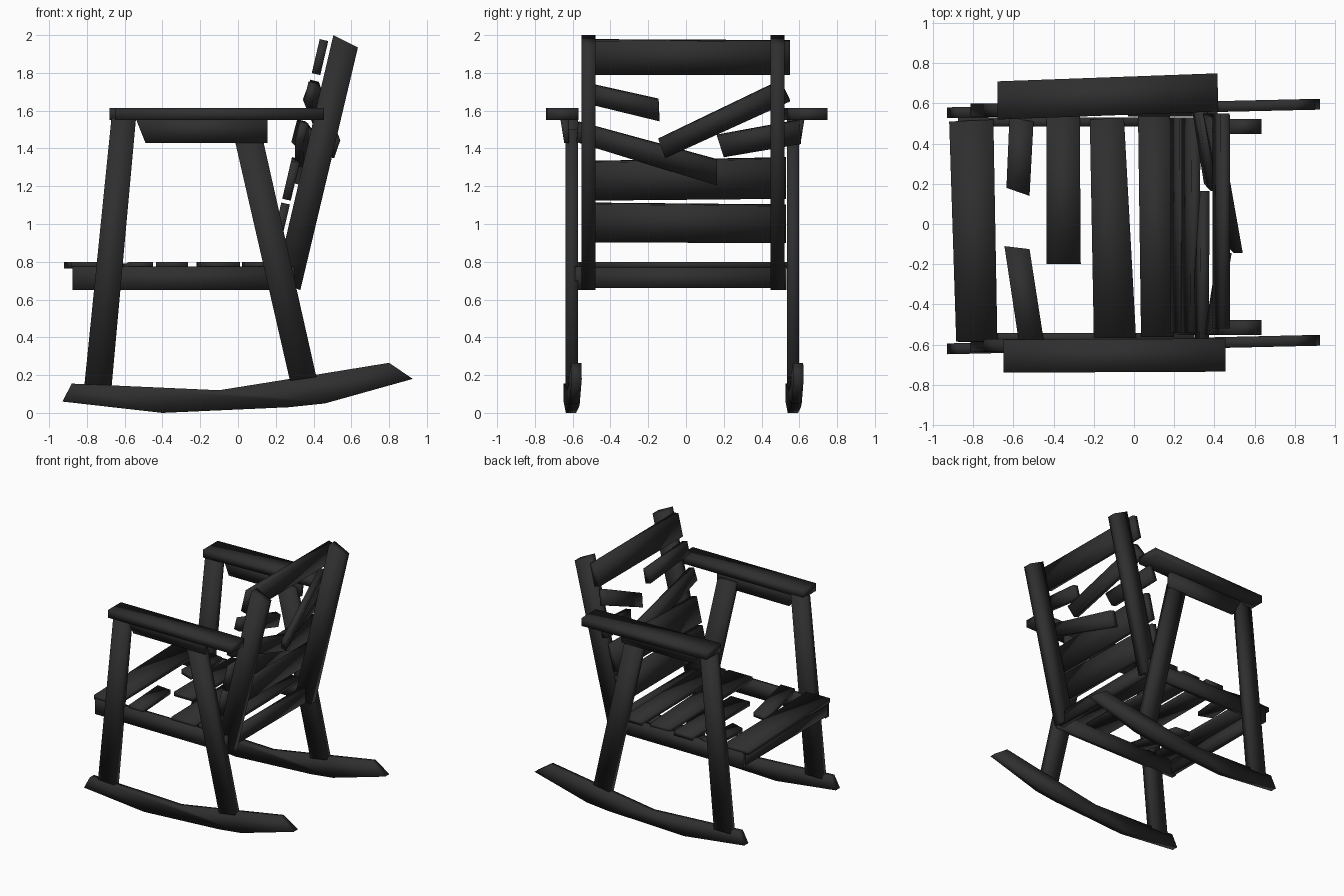
import bpy, bmesh
from mathutils import Vector

if "Cube" in bpy.data.objects:
    bpy.data.objects.remove(bpy.data.objects["Cube"])

mat = bpy.data.materials.new("charcoal wood")
mat.diffuse_color = (0.028, 0.028, 0.028, 1)
mat.use_nodes = True
mat.node_tree.nodes["Principled BSDF"].inputs["Base Color"].default_value = mat.diffuse_color


def loft(name, a, b):
    """Smooth-shaded solid between two matching outlines."""
    bm = bmesh.new()
    va = [bm.verts.new(p) for p in a]
    vb = [bm.verts.new(p) for p in b]
    bm.faces.new(va)
    bm.faces.new(vb[::-1])
    n = len(a)
    for i in range(n):
        j = (i + 1) % n
        bm.faces.new((va[i], vb[i], vb[j], va[j]))
    bmesh.ops.recalc_face_normals(bm, faces=bm.faces)
    for f in bm.faces:
        f.smooth = True
    me = bpy.data.meshes.new(name)
    bm.to_mesh(me)
    bm.free()
    me.materials.append(mat)
    ob = bpy.data.objects.new(name, me)
    bpy.context.collection.objects.link(ob)
    return ob


def side(name, outline, y0, y1, skew=0.0):
    """Side profile (x, z) given a width in y, optionally skewed along x."""
    return loft(name, [(x, y0 + skew * x, z) for x, z in outline],
                [(x, y1 + skew * x, z) for x, z in outline])


def flat(name, outline, z0, z1, droop=0.0, y_ref=0.0):
    """Plan outline (x, y) given a height, optionally sagging away from y_ref."""
    def pt(x, y, z):
        return (x, y, z - droop * abs(y - y_ref))
    return loft(name, [pt(x, y, z0) for x, y in outline], [pt(x, y, z1) for x, y in outline])


def back_slat(name, outline, lean=0.0, y_ref=0.0, near=-0.014, thick=0.045):
    """Outline (y, z) laid on the leaning front of the back posts."""
    def pt(y, z, d):
        return Vector((0.5 + (z - 2.0) * 0.235 + d + lean * (y - y_ref), y, z - 0.235 * d))
    return loft(name, [pt(y, z, near) for y, z in outline],
                [pt(y, z, near - thick) for y, z in outline])


# rockers
ROCKER = [(-0.93, 0.06), (-0.40, 0.0), (0.27, 0.03), (0.46, 0.05), (0.925, 0.18),
          (0.80, 0.265), (0.40, 0.20), (-0.10, 0.12), (-0.88, 0.155)]
for tag, yc in (("left", -0.60), ("right", 0.575)):
    side("rocker_" + tag, ROCKER, yc - 0.027, yc + 0.027, 0.023)

# legs, arm aprons, seat rails and back posts
FRONT_LEG = [(-0.815, 0.13), (-0.67, 0.13), (-0.54, 1.56), (-0.67, 1.56)]
BACK_LEG = [(0.275, 0.17), (0.415, 0.19), (0.12, 1.50), (-0.03, 1.50)]
RAIL = [(-0.875, 0.65), (0.30, 0.65), (0.30, 0.775), (-0.875, 0.775)]
POST = [(0.33, 0.65), (0.635, 1.935), (0.505, 2.0), (0.20, 0.70)]
for tag, leg, rail, post in (("left", -0.605, -0.565, -0.515), ("right", 0.567, 0.508, 0.485)):
    side("front_leg_" + tag, FRONT_LEG, leg - 0.032, leg + 0.032)
    side("back_leg_" + tag, BACK_LEG, leg - 0.032, leg + 0.032)
    side("seat_rail_" + tag, RAIL, rail - 0.023, rail + 0.023)
    side("back_post_" + tag, POST, post - 0.037, post + 0.037)
    s = -1 if leg < 0 else 1
    inner, outer = leg + s * 0.015, leg + s * 0.06
    loft("arm_apron_" + tag,
         [(-0.54, inner, 1.555), (0.155, inner, 1.555), (0.155, inner, 1.43), (-0.49, inner, 1.43)],
         [(-0.54, outer, 1.555), (0.155, outer, 1.555), (0.155, outer - s * 0.02, 1.43),
          (-0.49, outer - s * 0.02, 1.43)])

# armrests
flat("armrest_right", [(-0.68, 0.52), (0.42, 0.56), (0.415, 0.75), (-0.68, 0.71)], 1.55, 1.613)
flat("armrest_left", [(-0.65, -0.74), (0.455, -0.735), (0.455, -0.57), (-0.65, -0.575)], 1.55, 1.613)

# cross beams under the seat
for tag, x in (("front", -0.85), ("back", 0.27)):
    flat("cross_beam_" + tag, [(x - 0.025, -0.57), (x + 0.025, -0.57),
                               (x + 0.025, 0.51), (x - 0.025, 0.51)], 0.66, 0.77)

# seat slats, some broken: outline, sag, fixed end
SEAT = [
    ([(-0.92, 0.51), (-0.70, 0.52), (-0.68, -0.585), (-0.885, -0.585)], 0, 0),
    ([(-0.62, 0.53), (-0.50, 0.51), (-0.52, 0.14), (-0.635, 0.18)], 0.08, 0.4),
    ([(-0.645, -0.11), (-0.52, -0.125), (-0.45, -0.575), (-0.575, -0.575)], 0.08, -0.575),
    ([(-0.435, 0.54), (-0.27, 0.54), (-0.265, -0.20), (-0.435, -0.20)], 0, 0),
    ([(-0.22, 0.52), (-0.05, 0.53), (0.01, -0.565), (-0.20, -0.565)], 0, 0),
    ([(0.02, 0.54), (0.18, 0.54), (0.20, -0.56), (0.035, -0.56)], 0, 0),
]
for i, (o, sag, ref) in enumerate(SEAT):
    flat(f"seat_slat_{i + 1}", o, 0.765, 0.80, sag, ref)

# back slats, whole and broken
back_slat("back_slat_top", [(-0.52, 1.785), (0.55, 1.785), (0.55, 1.96), (-0.52, 1.965)])
back_slat("back_slat_lower", [(-0.54, 1.12), (0.53, 1.13), (0.53, 1.34), (-0.54, 1.32)])
back_slat("back_slat_bottom", [(-0.54, 0.90), (0.53, 0.895), (0.53, 1.09), (-0.54, 1.10)])
back_slat("broken_slat_upper_left", [(-0.55, 1.64), (-0.14, 1.54), (-0.145, 1.65), (-0.55, 1.74)],
          0.22, -0.52)
back_slat("broken_slat_upper_right", [(-0.11, 1.345), (0.55, 1.645), (0.50, 1.75), (-0.145, 1.44)],
          -0.29, 0.5)
back_slat("broken_slat_middle_left", [(-0.58, 1.43), (0.165, 1.20), (0.165, 1.33), (-0.57, 1.53)],
          0.07, -0.52)
back_slat("broken_slat_middle_right", [(0.20, 1.35), (0.61, 1.42), (0.60, 1.54), (0.165, 1.46)],
          -0.2, 0.5)
